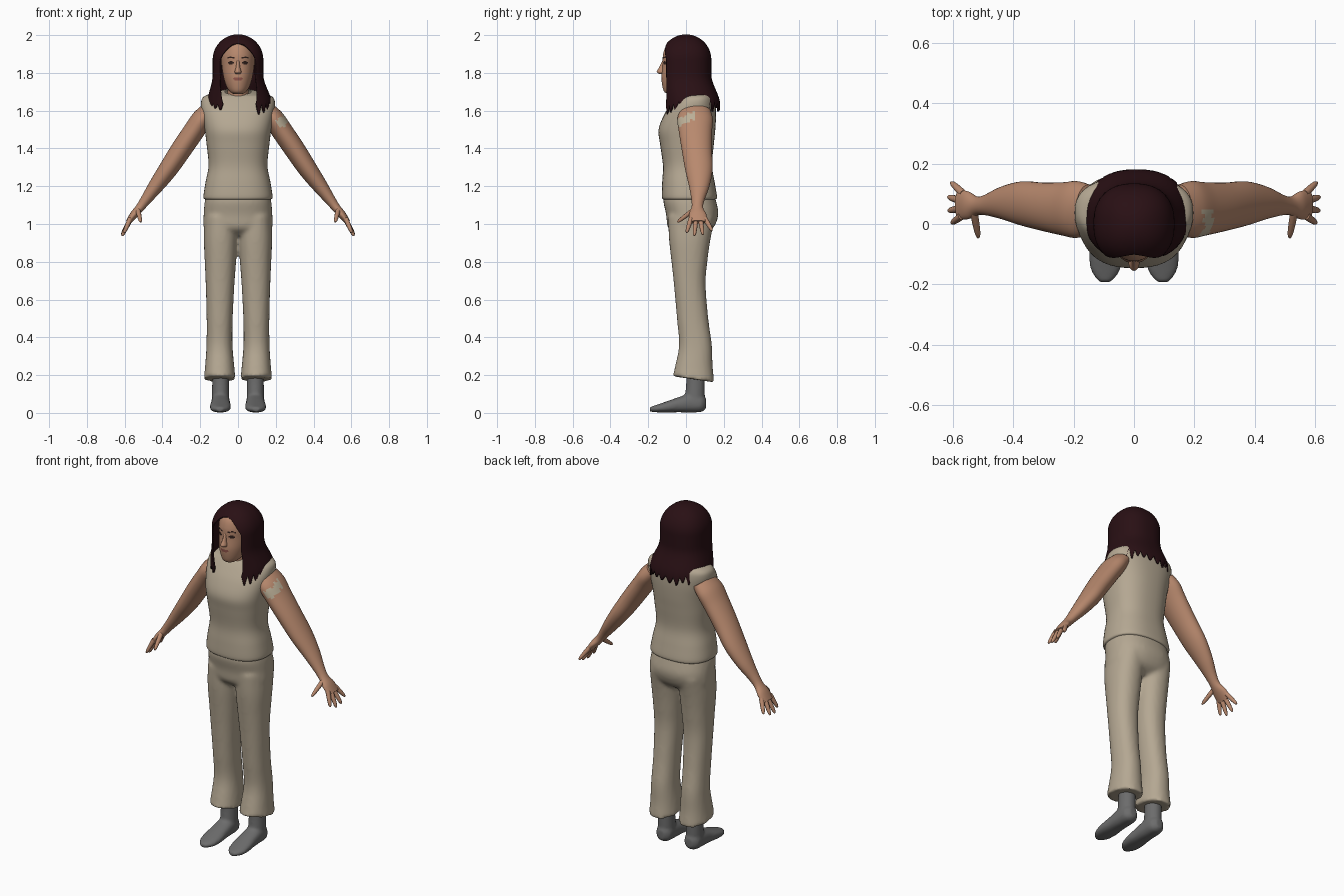
import bpy, bmesh, math, random
from mathutils import Vector

random.seed(4)
if "Cube" in bpy.data.objects:
    bpy.data.objects.remove(bpy.data.objects["Cube"])


def material(name, r, g, b):
    m = bpy.data.materials.new(name)
    m.use_nodes = True
    m.diffuse_color = (r, g, b, 1)
    m.node_tree.nodes["Principled BSDF"].inputs["Base Color"].default_value = (r, g, b, 1)
    return m


CLOTH = material("beige cloth", .46, .39, .29)
SKIN = material("skin", .48, .25, .155)
HAIR = material("dark maroon hair", .022, .005, .007)
SOCK = material("grey sock", .15, .15, .15)
DARK = material("dark eye", .03, .015, .012)
LIPS = material("lips", .28, .09, .07)
PALE = material("pale patch", .5, .43, .31)


def spow(v, p):
    return math.copysign(abs(v) ** p, v)


def level(x, y, z, rx, ry, tilt=0):
    """Horizontal cross-section; tilt raises its back edge."""
    return Vector((x, y, z)), Vector((rx, 0, 0)), Vector((0, ry, tilt))


def spline(a, b, c, d, t):
    return .5 * (2 * b + (c - a) * t + (2 * a - 5 * b + 4 * c - d) * t * t
                 + (3 * b - a - 3 * c + d) * t ** 3)


def loft(bm, rings, n=32, power=1.0, steps=5, caps=True):
    """Skin a smooth surface through (centre, u, v) cross-sections."""
    fine = []
    last = len(rings) - 1
    for i in range(last):
        four = [rings[max(0, min(last, k))] for k in range(i - 1, i + 3)]
        for s in range(steps):
            fine.append([spline(*(r[q] for r in four), s / steps) for q in range(3)])
    fine.append(rings[-1])
    loops = []
    for c, u, v in fine:
        angles = [2 * math.pi * k / n for k in range(n)]
        loops.append([bm.verts.new(c + u * spow(math.cos(a), power) + v * spow(math.sin(a), power))
                      for a in angles])
    for lo, hi in zip(loops, loops[1:]):
        for k in range(n):
            bm.faces.new((lo[k], lo[k - 1], hi[k - 1], hi[k]))
    if caps:
        bm.faces.new(loops[0])
        bm.faces.new(loops[-1])


def finish(bm, name, *mats, rule=None, mirror=False, voxel=0, angle=60):
    bmesh.ops.recalc_face_normals(bm, faces=bm.faces)
    if rule:
        for f in bm.faces:
            f.material_index = rule(f.calc_center_median(), f.normal)
    mesh = bpy.data.meshes.new(name)
    bm.to_mesh(mesh)
    bm.free()
    ob = bpy.data.objects.new(name, mesh)
    bpy.context.collection.objects.link(ob)
    for m in mats:
        mesh.materials.append(m)
    bpy.ops.object.select_all(action='DESELECT')
    ob.select_set(True)
    bpy.context.view_layer.objects.active = ob
    bpy.ops.object.shade_smooth_by_angle(angle=math.radians(angle))
    if voxel:
        r = ob.modifiers.new("blend", 'REMESH')
        r.mode, r.voxel_size, r.use_smooth_shade = 'VOXEL', voxel, True
        s = ob.modifiers.new("soften", 'SMOOTH')
        s.factor, s.iterations = .5, 5
    if mirror:
        ob.modifiers.new("mirror", 'MIRROR')
    return ob


# Sleeveless shirt
bm = bmesh.new()
loft(bm, [level(0, .018, 1.13, .174, .138), level(0, .018, 1.145, .183, .146),
          level(0, .013, 1.22, .172, .139), level(0, .008, 1.31, .156, .13),
          level(0, .005, 1.42, .166, .142), level(0, .005, 1.5, .176, .15),
          level(0, .022, 1.58, .19, .137), level(0, .04, 1.64, .196, .116),
          level(0, .05, 1.675, .18, .097), level(0, .047, 1.695, .12, .08, .012),
          level(0, .035, 1.703, .07, .068, .018)], n=48, power=.82, caps=False)
finish(bm, "shirt", CLOTH)

# Trousers: pelvis and two flared legs blended together
bm = bmesh.new()
loft(bm, [level(0, .018, 1.16, .165, .13), level(0, .02, 1.12, .176, .14),
          level(0, .033, 1.05, .182, .138), level(0, .025, .98, .181, .12),
          level(0, .02, .94, .15, .07)], n=40, power=.85)
for s in (-1, 1):
    loft(bm, [level(s * .09, .03, 1.04, .087, .125), level(s * .092, .02, .92, .089, .11),
              level(s * .093, .018, .8, .083, .095), level(s * .095, .02, .68, .076, .084),
              level(s * .097, .035, .5, .069, .083), level(s * .098, .05, .36, .069, .087),
              level(s * .097, .042, .25, .077, .099), level(s * .097, .04, .178, .084, .11, -.016)],
         n=32, power=.9)
finish(bm, "trousers", CLOTH, voxel=.011)

# Socked feet
bm = bmesh.new()
loft(bm, [level(.092, .05, .24, .044, .048), level(.092, .05, .15, .045, .05),
          level(.092, .045, .05, .046, .055)], n=20)
foot = [(.106, .05, .02, .028), (.08, .05, .045, .045), (.02, .052, .05, .05),
        (-.04, .043, .052, .04), (-.1, .032, .056, .03), (-.155, .023, .048, .02),
        (-.192, .019, .02, .012)]
loft(bm, [(Vector((.092 - .06 * min(0, y + .02) * .3, y, z)), Vector((w, 0, 0)), Vector((0, 0, h)))
          for y, z, w, h in foot], n=20, power=.85)
finish(bm, "socks", SOCK, voxel=.008, mirror=True)

# Arms and hands
ARM = [(.15, .05, 1.6, .05, .08), (.19, .048, 1.555, .056, .094), (.235, .05, 1.49, .056, .088),
       (.3, .057, 1.395, .055, .08), (.37, .068, 1.29, .05, .073), (.435, .07, 1.2, .04, .054),
       (.49, .063, 1.125, .028, .034), (.52, .06, 1.085, .023, .031),
       (.55, .062, 1.05, .021, .046), (.58, .064, 1.01, .015, .048)]
FINGERS = [((.57, .027, 1.03), (.603, .003, .953)), ((.572, .052, 1.02), (.614, .044, .937)),
           ((.572, .077, 1.02), (.615, .09, .943)), ((.565, .1, 1.03), (.605, .138, .965)),
           ((.53, .04, 1.075), (.515, -.045, 1.01))]


def arm_patch(c, nrm):
    band = abs(c.z - 1.555 - .5 * c.y) < .021 + .006 * math.sin(c.y * 160)
    return int(c.x > 0 and nrm.x > .1 and -.06 < c.y < .045 and band)


for s, side in ((1, "left"), (-1, "right")):
    bm = bmesh.new()
    across = Vector((s * .83, 0, .56))
    loft(bm, [(Vector((s * x, y, z)), across * a, Vector((0, b, 0))) for x, y, z, a, b in ARM],
         n=40, steps=8)
    for base, tip in FINGERS:
        p, q = (Vector((s * v[0], v[1], v[2])) for v in (base, tip))
        axis = (q - p).normalized()
        v = axis.cross(across).normalized()
        u = v.cross(axis)
        loft(bm, [(p.lerp(q, t), u * r, v * r) for t, r in
                  ((0, .013), (.45, .012), (.85, .009), (1, .004))], n=10, steps=3)
    finish(bm, side + "_arm", SKIN, PALE, rule=arm_patch)

# Neck
bm = bmesh.new()
loft(bm, [level(0, .03, 1.65, .066, .075), level(0, .015, 1.7, .055, .062),
          level(0, .0, 1.78, .052, .06)], n=28)
finish(bm, "neck", SKIN)


# Head with painted eyes, brows and mouth
def face_paint(c, nrm):
    x = abs(c.x)
    if c.y > -.05:
        return 0
    if ((x - .038) / .016) ** 2 + ((c.z - 1.853) / .008) ** 2 < 1:
        return 1
    if .018 < x < .058 and abs(c.z - 1.884 + abs(x - .04) * .3) < .004:
        return 1
    return 2 if (x / .027) ** 2 + ((c.z - 1.769) / .009) ** 2 < 1 else 0


bm = bmesh.new()
loft(bm, [level(0, -.07, 1.688, .022, .025), level(0, -.063, 1.7, .042, .052),
          level(0, -.045, 1.73, .062, .08), level(0, -.03, 1.78, .077, .1),
          level(0, -.015, 1.84, .086, .109), level(0, -.008, 1.9, .089, .113),
          level(0, 0, 1.95, .077, .1), level(0, 0, 1.982, .035, .05)], n=128, steps=14)
finish(bm, "head", SKIN, DARK, LIPS, rule=face_paint)

# Nose
bm = bmesh.new()
loft(bm, [level(0, -.115, 1.865, .008, .01), level(0, -.124, 1.83, .011, .018),
          level(0, -.13, 1.805, .018, .025), level(0, -.122, 1.793, .012, .015)], n=16)
finish(bm, "nose", SKIN)


# Long hair: a shell open at the face, ending in pointed locks
def hair_point(a, z):
    if z > 1.87:
        r = .13 * math.sqrt(max(0, 1 - ((z - 1.87) / .13) ** 2))
        return Vector((r * spow(math.sin(a), .85), r * spow(math.cos(a), .85), z))
    t = max(0, min(1, (1.79 - z) / .16))
    t = t * t * (3 - 2 * t)
    return Vector(((.13 + .038 * t) * spow(math.sin(a), .85) + .008 * t,
                   .03 * t + (.13 + .017 * t) * spow(math.cos(a), .85), z))


bm = bmesh.new()
COLS, ROWS, LOCK = 120, 36, 5
drop = [random.uniform(.03, .075) for _ in range(COLS)]
grid = []
for i in range(COLS + 1):
    side = 2 * i / COLS - 1
    saw = 1 - abs((i % LOCK) / LOCK * 2 - 1)
    full = abs(side) * math.pi
    end = 1.635 + .03 * math.sin(full) ** 2 - saw * drop[i // LOCK % COLS]
    column = []
    for j in range(ROWS + 1):
        z = 2 - (2 - end) * (j / ROWS) ** 1.4
        # The face opening widens below the hairline, then closes a little
        gap = .72 * math.sqrt(max(0, min(1, (1.955 - z) / .08))) - .25 * max(0, min(1, (1.75 - z) / .12))
        column.append(bm.verts.new(hair_point(side * (math.pi - gap), z)))
    grid.append(column)
for a, b in zip(grid, grid[1:]):
    for j in range(ROWS):
        bm.faces.new((a[j], a[j + 1], b[j + 1], b[j]))
bmesh.ops.remove_doubles(bm, verts=bm.verts, dist=.0002)
hair = finish(bm, "hair", HAIR)
shell = hair.modifiers.new("thickness", 'SOLIDIFY')
shell.thickness, shell.offset = .008, 0
